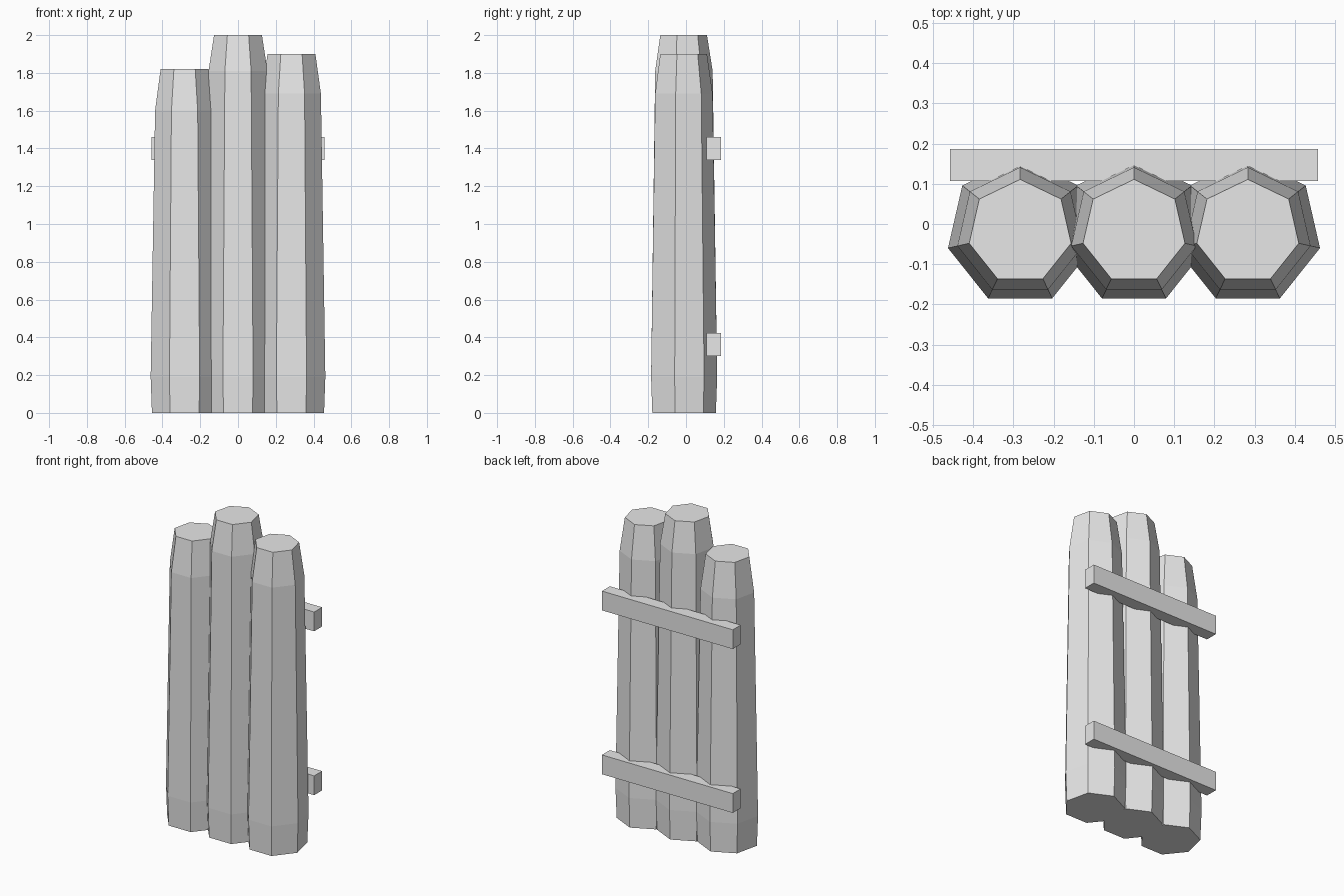
import bpy
import bmesh
from math import pi, sin, cos

cube = bpy.data.objects.get("Cube")
if cube:
    bpy.data.objects.remove(cube, do_unlink=True)


def make_material(name, value):
    mat = bpy.data.materials.new(name)
    mat.use_nodes = True
    color = (value, value, value, 1)
    mat.diffuse_color = color
    mat.node_tree.nodes["Principled BSDF"].inputs["Base Color"].default_value = color
    return mat


def finish(name, bm, mat):
    bmesh.ops.recalc_face_normals(bm, faces=bm.faces)
    mesh = bpy.data.meshes.new(name)
    bm.to_mesh(mesh)
    bm.free()
    mesh.materials.append(mat)
    obj = bpy.data.objects.new(name, mesh)
    bpy.context.collection.objects.link(obj)


# Seven-sided log, tapering upward, with a narrowed top and foot
def make_log(name, x, height, shoulder, mat, sides=7, y=-0.019):
    bm = bmesh.new()
    profile = [(0.177, 0), (0.184, 0.19), (0.16, shoulder), (0.13, height)]
    rings = []
    for r, z in profile:
        angles = [pi / 2 + 2 * pi * i / sides for i in range(sides)]
        rings.append([bm.verts.new((x + r * cos(a), y + r * sin(a), z)) for a in angles])
    for low, high in zip(rings, rings[1:]):
        for i in range(sides):
            j = (i + 1) % sides
            bm.faces.new((low[i], low[j], high[j], high[i]))
    bm.faces.new(rings[0])
    bm.faces.new(rings[-1])
    finish(name, bm, mat)


# Straight rail across the back of the logs
def make_rail(name, z, mat):
    bm = bmesh.new()
    bmesh.ops.create_cube(bm, size=1)
    bmesh.ops.scale(bm, vec=(0.916, 0.079, 0.122), verts=bm.verts)
    bmesh.ops.translate(bm, vec=(0, 0.147, z), verts=bm.verts)
    finish(name, bm, mat)


grey = make_material("grey wood", 0.8)

make_log("right_log", -0.283, 1.82, 1.6, grey)
make_log("middle_log", 0, 2, 1.81, grey)
make_log("left_log", 0.283, 1.9, 1.69, grey)
make_rail("upper_rail", 1.4, grey)
make_rail("lower_rail", 0.363, grey)
